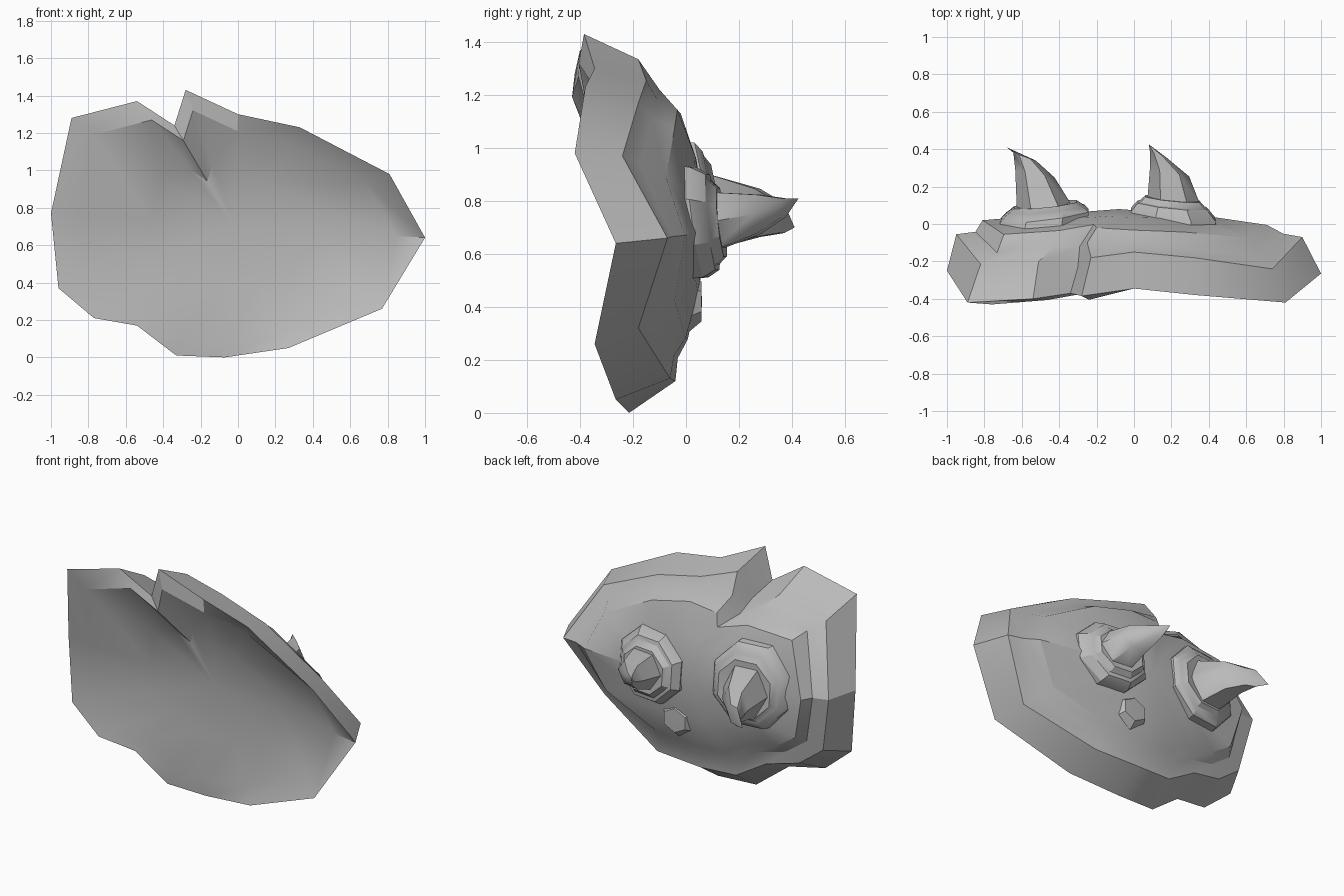
import bpy, bmesh, math

if "Cube" in bpy.data.objects:
    bpy.data.objects.remove(bpy.data.objects["Cube"])

stone = bpy.data.materials.new("grey_stone")
stone.diffuse_color = (0.49, 0.49, 0.49, 1)
stone.use_nodes = True
stone.node_tree.nodes["Principled BSDF"].inputs["Base Color"].default_value = stone.diffuse_color
CX, CZ = -0.02, 0.70      # centre of the plate


def finish(name, bm, angle=30):
    bmesh.ops.recalc_face_normals(bm, faces=bm.faces)
    mesh = bpy.data.meshes.new(name)
    bm.to_mesh(mesh)
    bm.free()
    mesh.materials.append(stone)
    ob = bpy.data.objects.new(name, mesh)
    bpy.context.collection.objects.link(ob)
    bpy.ops.object.select_all(action='DESELECT')
    ob.select_set(True)
    bpy.context.view_layer.objects.active = ob
    bpy.ops.object.shade_smooth_by_angle(angle=math.radians(angle))
    return ob


def loft(name, rings, start=None, end=None, angle=30):
    """Skin a stack of rings, closing either end with a fan to a point."""
    bm = bmesh.new()
    loops = [[bm.verts.new(p) for p in r] for r in rings]
    n = len(loops[0])
    for a, b in zip(loops, loops[1:]):
        for i in range(n):
            j = (i + 1) % n
            bm.faces.new((a[i], a[j], b[j], b[i]))
    for loop, tip in ((loops[0], start), (loops[-1], end)):
        if tip:
            t = bm.verts.new(tip)
            for i in range(n):
                bm.faces.new((loop[i], loop[(i + 1) % n], t))
    return finish(name, bm, angle)


def shrink(ring, sx, s_top, s_low, fy):
    """Copy a ring towards the plate centre, with its own scale above and below."""
    return [(CX + (x - CX) * sx, fy(y),
             CZ + (z - CZ) * (s_top if z > CZ else s_low)) for x, y, z in ring]


def bowl(ring, s):
    """Inner ring of the shallow hollow on the front."""
    out = []
    for x, _, z in shrink(ring, s, s, s, lambda y: y):
        up, down = max(0, z - CZ) / .5, max(0, CZ - z) / .6
        y = -.20 - .07 * x * x - .12 * x * x * up - .125 * up ** 2 - .03 * down ** 2
        out.append((x, y, z))
    return out


# Notched plate: front rim and the bevelled back rim
front_rim = [(-1, -.25, .77), (-.89, -.42, 1.28), (-.54, -.40, 1.37),
             (-.34, -.37, 1.24), (-.28, -.385, 1.43), (0, -.345, 1.30),
             (.33, -.38, 1.23), (.81, -.42, .98), (1, -.265, .64),
             (.77, -.345, .26), (.27, -.265, .05), (-.07, -.215, 0),
             (-.33, -.225, .01), (-.54, -.25, .17), (-.77, -.28, .21),
             (-.96, -.27, .37)]
back_rim = [(-.95, -.055, .77), (-.82, -.215, 1.17), (-.51, -.20, 1.26),
            (-.30, -.23, 1.17), (-.23, -.18, 1.335), (0, -.15, 1.255),
            (.32, -.18, 1.17), (.74, -.24, .97), (.90, -.07, .66),
            (.69, -.18, .32), (.24, -.06, .13), (-.07, -.04, .12),
            (-.31, -.05, .13), (-.51, -.06, .25), (-.72, -.09, .30),
            (-.88, -.10, .42)]
step = shrink(back_rim, .89, .87, .85, lambda y: y * .70 - .003)
plateau = shrink(back_rim, .845, .80, .73, lambda y: y * .35 + .02)
# the notch narrows to a point at the plateau edge
step[2], step[3], step[4] = (-.43, -.12, 1.18), (-.29, -.12, 1.11), (-.25, -.10, 1.22)
plateau[2], plateau[3], plateau[4] = (-.40, -.035, 1.10), (-.215, -.003, 1.05), (-.20, -.02, 1.13)
# plateau corners at the two ends
plateau[0], plateau[7], plateau[8] = (-.81, .02, .76), (.62, -.075, .89), (.71, -.005, .67)
inner_back = shrink(plateau, .55, .6, .6, lambda y: y * .3 + .045)
hollow = [bowl(front_rim, .45), bowl(front_rim, .85)]
# keep the hollow smooth under the notch
for ring in hollow:
    (xa, ya, za), (xb, yb, zb) = ring[2], ring[4]
    ring[3] = (ring[3][0], min(ring[3][1], (ya + yb) / 2 + .03), ring[3][2])
loft("shield_plate", hollow + [front_rim, back_rim, step, plateau, inner_back],
     start=(CX, -.20, CZ), end=(-.08, .08, CZ))


def oval(cx, y, cz, rx, rz, tx=0, tz=0, n=8, turn=.5):
    """Ring facing the back; tx and tz tilt it."""
    pts = []
    for i in range(n):
        a = 2 * math.pi * (i + turn) / n
        dx, dz = rx * math.cos(a), rz * math.sin(a)
        pts.append((cx + dx, y + tx * dx + tz * dz, cz + dz))
    return pts


# Stepped collars around each spike
loft("right_collar", [oval(.21, -.03, .72, .25, .235, -.14, -.13),
                      oval(.21, .05, .72, .245, .225, -.12, -.12),
                      oval(.205, .10, .72, .20, .195, -.10, -.10),
                      oval(.205, .105, .72, .185, .17, -.10, -.10),
                      oval(.205, .135, .72, .155, .14, -.10, -.10)],
     end=(.20, .13, .72))
loft("left_collar", [oval(-.49, -.03, .775, .265, .275, .12, -.10),
                     oval(-.48, .045, .775, .255, .265, .12, -.10),
                     oval(-.475, .075, .775, .225, .23, .10, -.10),
                     oval(-.475, .08, .775, .215, .21, .10, -.10),
                     oval(-.475, .105, .77, .18, .18, .10, -.10)],
     end=(-.475, .085, .76))

# Curved spikes, bending sideways to a tip
loft("right_spike", [oval(.215, .10, .72, .145, .13, -.08, 0, 6, 0),
                     oval(.19, .275, .75, .105, .085, -.20, 0, 6, 0),
                     oval(.13, .37, .775, .045, .04, -.35, 0, 6, 0)],
     end=(.08, .425, .81), angle=40)
loft("left_spike", [oval(-.47, .06, .755, .155, .175, .08, 0, 6, 0),
                    oval(-.53, .27, .755, .105, .105, -.20, 0, 6, 0),
                    oval(-.585, .36, .735, .06, .065, -.35, 0, 6, 0)],
     end=(-.68, .41, .70), angle=40)

# Small knob below the spikes
loft("lower_knob", [oval(.04, -.02, .42, .14, .14, 0, 0, 6),
                    oval(.04, .058, .42, .085, .075, 0, 0, 6)],
     end=(.04, .06, .42))
